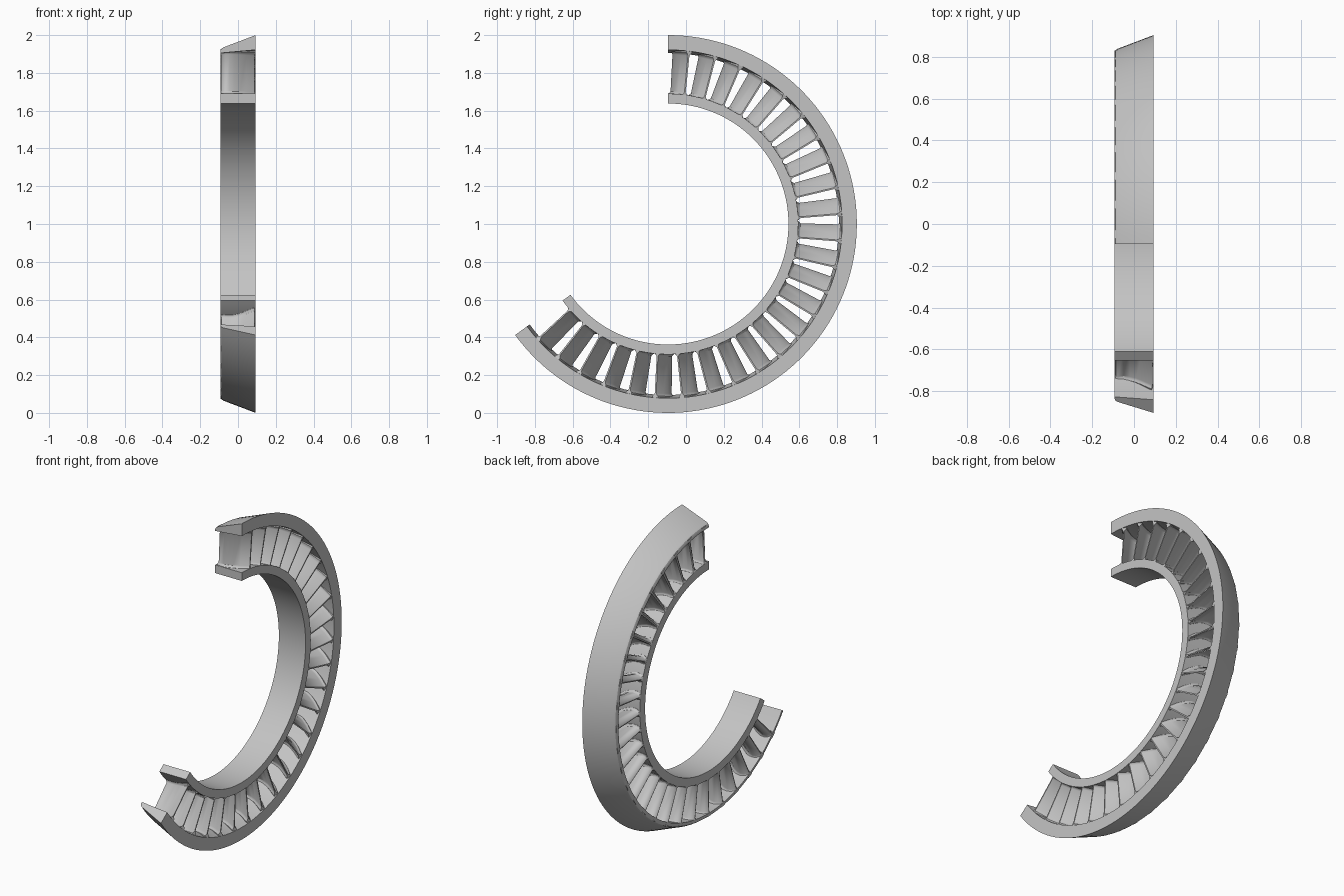
import bpy, bmesh, math
from mathutils import Vector

if "Cube" in bpy.data.objects:
    bpy.data.objects.remove(bpy.data.objects["Cube"])

CY, CZ = -0.0955, 1.0            # ring axis runs along x
START, END = 90, -144            # arc in degrees, swept clockwise seen from +x
HALF = 0.0935                    # half axial width
BLADES, FIRST, PITCH = 26, 85.6, 8.86

grey = bpy.data.materials.new("plain grey")
grey.use_nodes = True
grey.diffuse_color = (0.55, 0.55, 0.55, 1)
grey.node_tree.nodes["Principled BSDF"].inputs["Base Color"].default_value = (0.55, 0.55, 0.55, 1)


def polar(x, r, a):
    return Vector((x, CY + r * math.cos(a), CZ + r * math.sin(a)))


def loft(name, rings):
    """Skin closed cross-sections and cap both ends."""
    bm = bmesh.new()
    loops = [[bm.verts.new(p) for p in ring] for ring in rings]
    n = len(loops[0])
    for a, b in zip(loops, loops[1:]):
        for i in range(n):
            j = (i + 1) % n
            bm.faces.new((a[i], a[j], b[j], b[i]))
    bm.faces.new(loops[0])
    bm.faces.new(reversed(loops[-1]))
    bmesh.ops.recalc_face_normals(bm, faces=bm.faces)
    mesh = bpy.data.meshes.new(name)
    bm.to_mesh(mesh)
    bm.free()
    mesh.materials.append(grey)
    obj = bpy.data.objects.new(name, mesh)
    bpy.context.collection.objects.link(obj)
    bpy.ops.object.select_all(action='DESELECT')
    obj.select_set(True)
    bpy.context.view_layer.objects.active = obj
    bpy.ops.object.shade_smooth_by_angle(angle=math.radians(32))
    return obj


def arc_band(name, profile, steps=96):
    angles = [math.radians(START + (END - START) * i / steps) for i in range(steps + 1)]
    return loft(name, [[polar(x, r, a) for x, r in profile] for a in angles])


# Inner and outer bands
arc_band("inner_band", [(-HALF, 0.638), (HALF, 0.638), (HALF, 0.69), (-HALF, 0.69)])
arc_band("outer_band", [(-HALF, 0.905), (HALF, 0.922), (HALF, 1.0), (-0.078, 0.935),
                        (-0.088, 0.928), (-HALF, 0.915)])

# Blade section: axial position, tangential offset
section = [(-0.091, 0.02), (-0.085, 0.03), (-0.068, 0.039), (-0.045, 0.04), (-0.02, 0.034),
           (0.01, 0.021), (0.045, 0), (0.088, -0.033), (0.088, -0.04), (0.04, -0.013),
           (0.01, 0.002), (-0.02, 0.011), (-0.05, 0.014), (-0.075, 0.011), (-0.087, 0.013)]


def grown(points, d):
    """Offset the section outward by d, for the root and tip fillets."""
    out = []
    for i, (x, t) in enumerate(points):
        (ax, at), (bx, bt) = points[i - 1], points[(i + 1) % len(points)]
        nrm = Vector((at - bt, bx - ax)).normalized() * d
        out.append((max(-HALF, min(HALF, x + nrm.x)), t + nrm.y))
    return out


# Curved blades with filleted ends
spans = [(0.68, 0.011), (0.69, 0.011), (0.694, 0.005), (0.702, 0),
         (0.897, 0), (0.906, 0.005), (0.912, 0.011), (0.925, 0.011)]
for k in range(BLADES):
    a = math.radians(FIRST - PITCH * k)
    rings = []
    for r, fillet in spans:
        widen = 1 + 0.6 * (r - 0.69)
        rings.append([polar(x, r, a) + Vector((0, -math.sin(a), math.cos(a))) * t * widen
                      for x, t in grown(section, fillet)])
    loft("blade_%02d" % (k + 1), rings)
